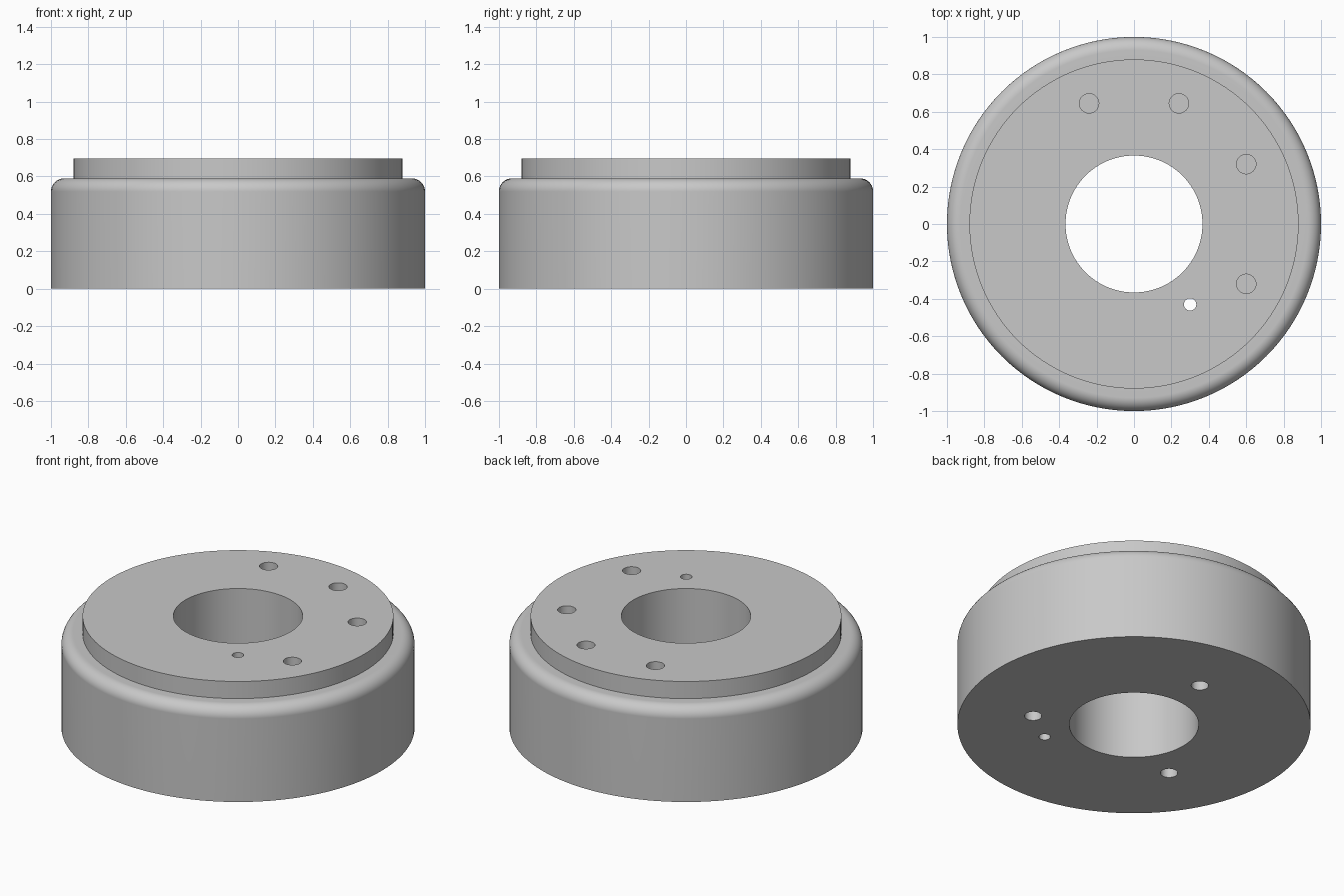
import bpy
import bmesh
from math import cos, sin, pi, radians
from mathutils import Matrix, Vector

old = bpy.data.objects.get("Cube")
if old:
    bpy.data.objects.remove(old, do_unlink=True)

HEIGHT = 0.697
SHOULDER = 0.59
FILLET = 0.07
COLLAR = 0.88
BORE = 0.366

grey = bpy.data.materials.new("machined grey")
grey.use_nodes = True
colour = (0.58, 0.58, 0.58, 1)
grey.diffuse_color = colour
grey.node_tree.nodes["Principled BSDF"].inputs["Base Color"].default_value = colour


def make_object(name, bm):
    bmesh.ops.recalc_face_normals(bm, faces=bm.faces)
    mesh = bpy.data.meshes.new(name)
    bm.to_mesh(mesh)
    bm.free()
    mesh.materials.append(grey)
    obj = bpy.data.objects.new(name, mesh)
    bpy.context.collection.objects.link(obj)
    return obj


def lathe(name, profile, steps=128):
    """Spin a closed (radius, height) profile around the z axis."""
    bm = bmesh.new()
    verts = [bm.verts.new((r, 0, z)) for r, z in profile]
    edges = [bm.edges.new((a, b)) for a, b in zip(verts, verts[1:] + verts[:1])]
    bmesh.ops.spin(bm, geom=verts + edges, axis=(0, 0, 1), cent=(0, 0, 0),
                   angle=2 * pi, steps=steps)
    bmesh.ops.remove_doubles(bm, verts=bm.verts, dist=0.0001)
    return make_object(name, bm)


def add_drill(bm, x, y, radius, low, high):
    place = Matrix.Translation(Vector((x, y, (low + high) / 2)))
    bmesh.ops.create_cone(bm, cap_ends=True, segments=32, radius1=radius,
                          radius2=radius, depth=high - low, matrix=place)


# Hub body: bore, rounded shoulder and raised collar in one profile
fillet = [(1 - FILLET + FILLET * cos(a), SHOULDER - FILLET + FILLET * sin(a))
          for a in (i * pi / 16 for i in range(9))]
profile = [(BORE, 0), (1, 0)] + fillet + [(COLLAR, SHOULDER), (COLLAR, HEIGHT), (BORE, HEIGHT)]
hub = lathe("hub_body", profile)

# Drills: blind holes in the top, blind holes below, one small through hole
drills = bmesh.new()
for x, y in ((-0.24, 0.645), (0.24, 0.645), (0.6, 0.32), (0.6, -0.32)):
    add_drill(drills, x, y, 0.052, HEIGHT - 0.25, HEIGHT + 0.1)
for angle in (90, 210, 330):
    a = radians(angle)
    add_drill(drills, 0.58 * cos(a), 0.58 * sin(a), 0.049, -0.1, 0.25)
add_drill(drills, 0.3, -0.43, 0.033, -0.1, HEIGHT + 0.1)
cutter = make_object("hole_cutter", drills)
cutter.hide_render = True

# Cut the holes, then discard the cutter
bpy.ops.object.select_all(action="DESELECT")
bpy.context.view_layer.objects.active = hub
hub.select_set(True)
cut = hub.modifiers.new("holes", "BOOLEAN")
cut.operation = "DIFFERENCE"
cut.solver = "EXACT"
cut.object = cutter
bpy.ops.object.modifier_apply(modifier=cut.name)
bpy.data.objects.remove(cutter, do_unlink=True)

# Smooth curved walls with crisp rims
bpy.ops.object.shade_smooth_by_angle(angle=radians(30))
normals = hub.modifiers.new("flat_face_normals", "WEIGHTED_NORMAL")
normals.keep_sharp = True
